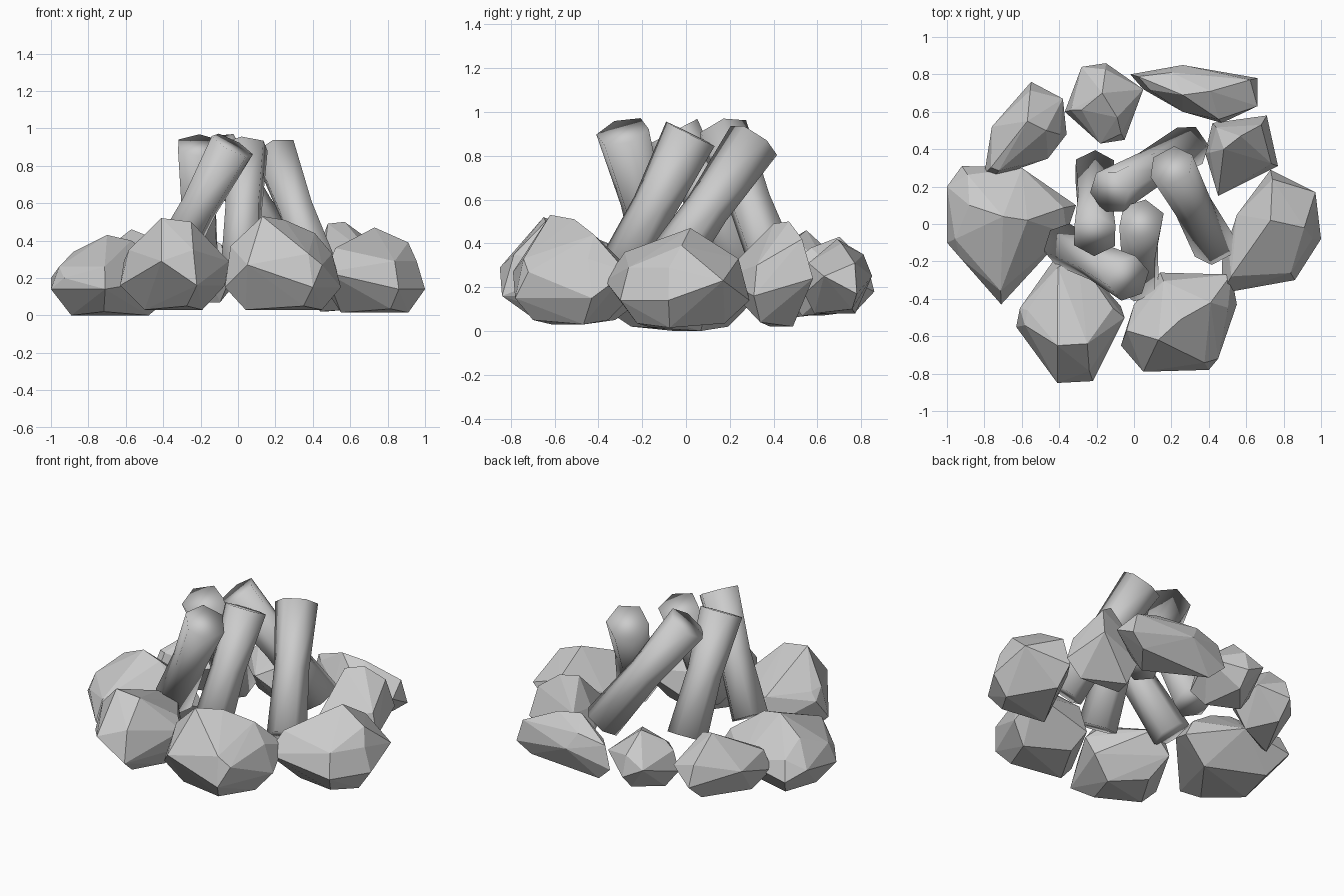
import bpy, bmesh, math
from mathutils import Vector

if "Cube" in bpy.data.objects:
    bpy.data.objects.remove(bpy.data.objects["Cube"])


def finish(bm, name):
    bmesh.ops.recalc_face_normals(bm, faces=bm.faces)
    mesh = bpy.data.meshes.new(name)
    bm.to_mesh(mesh)
    bm.free()
    ob = bpy.data.objects.new(name, mesh)
    bpy.context.collection.objects.link(ob)
    return ob


def stone(name, outline, crown, low, high, base, foot=0.6, shoulder=0.84):
    """Faceted boulder: zigzag belt along the outline, shoulders, crown points, smaller foot."""
    bm = bmesh.new()
    centre = sum((Vector(p) for p in outline), Vector((0, 0))) / len(outline)
    for i, p in enumerate(outline):
        bm.verts.new((*p, high if i % 2 else low))
        if i % 2 == 0:
            bm.verts.new((*centre.lerp(Vector(p), foot), base + 0.02 * (i % 4 == 2)))
            bm.verts.new((*centre.lerp(Vector(p), shoulder), high + 0.06))
    for p in crown:
        bm.verts.new(p)
    hull = bmesh.ops.convex_hull(bm, input=bm.verts)
    junk = {v for v in hull["geom_interior"] if isinstance(v, bmesh.types.BMVert)}
    bmesh.ops.delete(bm, geom=list(junk), context='VERTS')
    return finish(bm, name)


def log(name, top, bottom, turn, sides=6):
    """Six-sided log with a narrower waist, smooth all over including its ends."""
    bm = bmesh.new()
    a, b = Vector(bottom), Vector(top)
    rot = (b - a).to_track_quat('Z', 'Y')
    rings = []
    for t, r in ((0, 0.118), (0.5, 0.103), (1, 0.126)):
        ring = []
        for i in range(sides):
            ang = turn + math.tau * i / sides
            off = rot @ Vector((r * math.cos(ang), r * math.sin(ang), 0))
            ring.append(bm.verts.new(a.lerp(b, t) + off))
        rings.append(ring)
    for r0, r1 in zip(rings, rings[1:]):
        for i in range(sides):
            j = (i + 1) % sides
            bm.faces.new((r0[i], r0[j], r1[j], r1[i]))
    bm.faces.new(rings[0])
    bm.faces.new(rings[-1])
    for f in bm.faces:
        f.smooth = True
    return finish(bm, name)


# Ring of stones
stone("stone_left",
      [(-1, -.10), (-1, .20), (-.92, .31), (-.60, .30), (-.31, .10), (-.36, -.05), (-.71, -.43), (-.93, -.18)],
      [(-.70, .04, .43), (-.88, .10, .34), (-.57, .02, .40)], .14, .20, 0)
stone("stone_back_left",
      [(-.80, .27), (-.76, .52), (-.55, .76), (-.38, .67), (-.36, .48), (-.46, .35), (-.75, .25)],
      [(-.57, .55, .46), (-.47, .50, .42)], .18, .25, .06)
stone("stone_back",
      [(-.37, .60), (-.28, .84), (-.15, .86), (.05, .72), (-.05, .45), (-.18, .43)],
      [(-.28, .61, .36), (-.09, .57, .38), (-.17, .70, .43)], .18, .25, .07)
stone("stone_back_right",
      [(-.02, .80), (.26, .85), (.66, .78), (.66, .63), (.47, .54), (.26, .60), (.05, .72)],
      [(.41, .71, .40), (.20, .81, .35), (.26, .69, .42)], .17, .25, .08, .72, .88)
stone("stone_right_back",
      [(.42, .54), (.71, .58), (.77, .31), (.45, .15), (.38, .38)],
      [(.57, .47, .50), (.48, .40, .49), (.68, .53, .42)], .16, .24, .02, .65)
stone("stone_right",
      [(1, -.08), (.97, .17), (.73, .29), (.55, .05), (.47, -.20), (.47, -.37), (.86, -.30)],
      [(.73, .02, .47), (.91, -.02, .39), (.52, -.28, .36), (.74, .24, .33)], .14, .23, .015, .68)
stone("stone_front_right",
      [(-.07, -.65), (.05, -.79), (.40, -.78), (.45, -.72), (.55, -.43), (.52, -.27), (.14, -.26), (0, -.43)],
      [(.13, -.62, .53), (.25, -.51, .51), (.41, -.42, .44), (-.04, -.57, .37)], .15, .27, .03, .66)
stone("stone_front_left",
      [(-.63, -.55), (-.41, -.85), (-.22, -.84), (-.05, -.50), (-.07, -.44), (-.30, -.18), (-.42, -.18), (-.61, -.45)],
      [(-.41, -.65, .52), (-.25, -.64, .50), (-.57, -.46, .34)], .16, .29, .03, .55)

# Leaning logs
log("log_front_left", (-.03, -.29, .91), (-.38, -.11, .26), 0.2)
log("log_left", (-.21, -.06, .91), (-.21, .29, .24), 0.5)
log("log_back", (-.13, .17, .90), (.30, .42, .25), 0.1)
log("log_front", (.04, .02, .90), (.02, -.31, .24), 0.4)
log("log_right", (.20, .31, .87), (.43, -.12, .24), 0.0)
